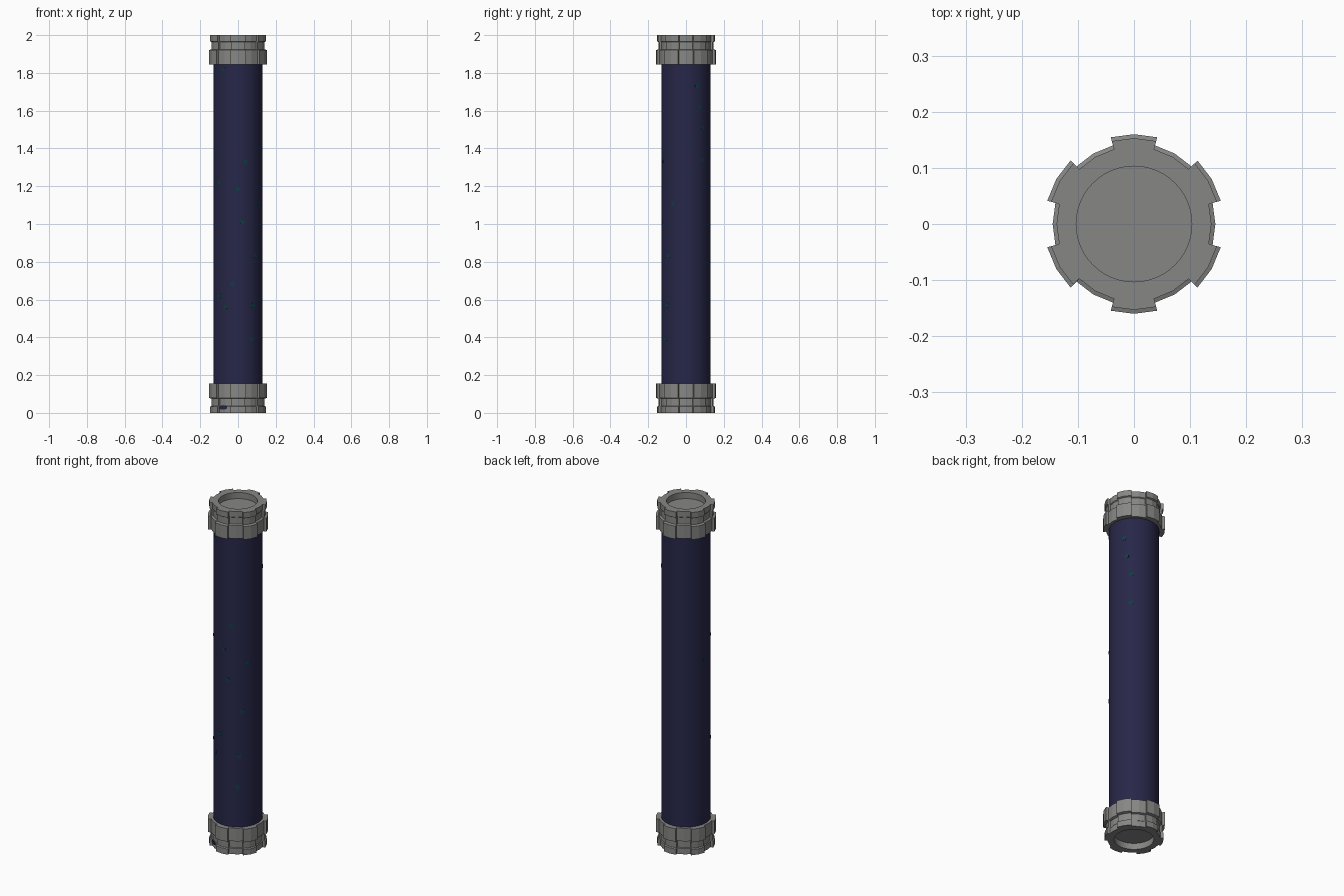
import bpy, bmesh, math

if "Cube" in bpy.data.objects:
    bpy.data.objects.remove(bpy.data.objects["Cube"])


def material(name, rgb):
    m = bpy.data.materials.new(name)
    m.diffuse_color = (*rgb, 1)
    m.use_nodes = True
    m.node_tree.nodes["Principled BSDF"].inputs["Base Color"].default_value = m.diffuse_color
    return m


GREY = material("cap grey", (0.24, 0.24, 0.235))
NAVY = material("tube navy", (0.02, 0.02, 0.066))
TEAL = material("speck teal", (0.004, 0.048, 0.055))


def finish(name, bm, mat):
    bmesh.ops.remove_doubles(bm, verts=bm.verts, dist=1e-5)
    bmesh.ops.recalc_face_normals(bm, faces=bm.faces)
    mesh = bpy.data.meshes.new(name)
    bm.to_mesh(mesh)
    bm.free()
    mesh.materials.append(mat)
    ob = bpy.data.objects.new(name, mesh)
    bpy.context.collection.objects.link(ob)
    return ob


# Main tube
bpy.ops.mesh.primitive_cylinder_add(vertices=48, radius=0.13, depth=1.7,
                                    location=(0, 0, 1))
tube = bpy.context.object
tube.name = "tube"
tube.data.materials.append(NAVY)
bpy.ops.object.shade_smooth_by_angle(angle=math.radians(40))

# Cap outline: 24 flat sides, six raised grip pads per turn (angle, is_pad)
SECTOR = [(0, 0), (7.5, 0), (15, 0), (15, 1), (22.5, 1),
          (30, 1), (37.5, 1), (45, 1), (45, 0), (52.5, 0)]
OUTLINE = [(a + 60 * k, p) for k in range(6) for a, p in SECTOR]
# (distance from the end, gap radius, pad radius), from inner end to outer end
BANDS = [(0.155, 0.145, 0.160), (0.079, 0.145, 0.160), (0.075, 0.134, 0.146),
         (0.037, 0.134, 0.146), (0.033, 0.138, 0.153), (0.0, 0.138, 0.153)]


def cap(name, z_of):
    bm = bmesh.new()

    def ring(z, gap, pad, flat):
        verts = []
        for a, p in OUTLINE:
            r = pad if p else gap
            if flat and a % 15:            # midpoints stay on the flat side
                r *= math.cos(math.radians(7.5))
            t = math.radians(a)
            verts.append(bm.verts.new((r * math.cos(t), r * math.sin(t), z_of(z))))
        return verts

    rings = [ring(*b, True) for b in BANDS]
    # Round recess in the end
    rings += [ring(z, 0.103, 0.103, False) for z in (0.0, 0.036)]
    n = len(OUTLINE)
    for lo, hi in zip(rings, rings[1:]):
        for i in range(n):
            j = (i + 1) % n
            bm.faces.new((lo[i], lo[j], hi[j], hi[i]))
    bm.faces.new(rings[0][::-1])
    bm.faces.new(rings[-1])
    return finish(name, bm, GREY)


cap("bottom_cap", lambda d: d)
cap("top_cap", lambda d: 2 - d)


def curved_plate(name, angle, z, half_angle, half_height, r, mat):
    """Thin plate wrapped round the axis."""
    bm = bmesh.new()
    cols = []
    for k in range(5):
        t = math.radians(angle + half_angle * (k / 2 - 1))
        h = half_height * (0.5 if k in (0, 4) else 1)
        cols.append([bm.verts.new((q * math.cos(t), q * math.sin(t), z + s * h))
                     for q, s in ((r, -1), (r, 1), (r - 0.004, 1), (r - 0.004, -1))])
    for a, b in zip(cols, cols[1:]):
        for i in range(4):
            j = (i + 1) % 4
            bm.faces.new((a[i], b[i], b[j], a[j]))
    bm.faces.new(cols[0])
    bm.faces.new(cols[-1][::-1])
    return finish(name, bm, mat)


# Small flecks on the tube (angle, height)
SPECKS = [(-72, 1.33), (-140, 1.22), (-91, 1.185), (-80, 1.01), (-103, 0.68),
          (-140, 0.62), (-122, 0.56), (-52, 0.57), (-128, 1.82), (-45, 0.83),
          (-57, 0.39), (27, 1.73), (33, 1.62), (-33, 1.11), (43, 1.51),
          (43, 1.34), (173, 1.11), (145, 1.835)]
for a, z in SPECKS:
    curved_plate("speck", a, z, 5, 0.011, 0.131, TEAL)

# Dark mark on the lower cap
curved_plate("cap_mark", 235, 0.028, 10, 0.01, 0.1395, NAVY)
